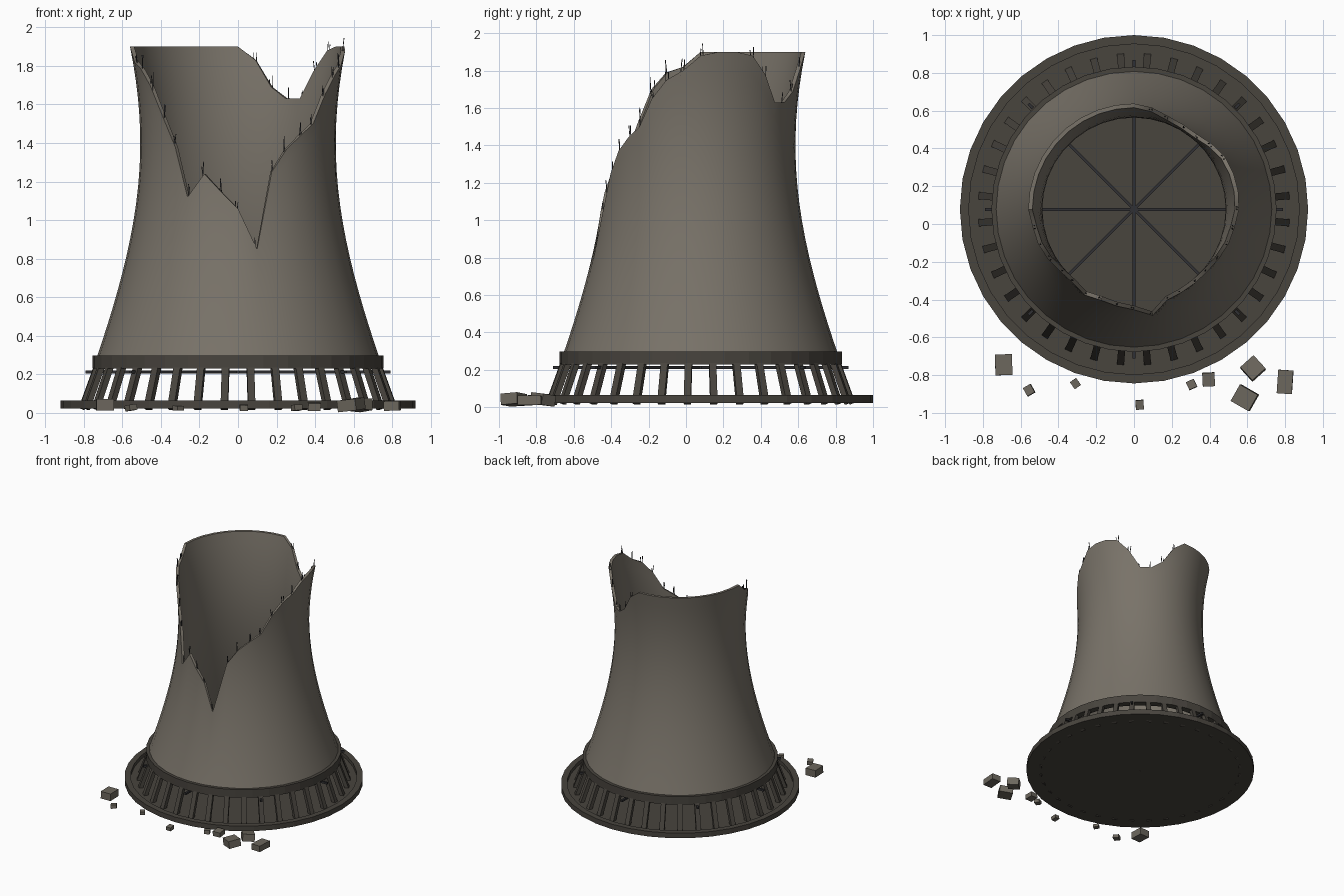
import bpy, math, random
from mathutils import Vector, Matrix, Euler

if "Cube" in bpy.data.objects:
    bpy.data.objects.remove(bpy.data.objects["Cube"])

random.seed(4)
N = 36            # sides around the tower
CY = 0.078        # tower axis sits slightly behind the origin


def material(name, rgb):
    m = bpy.data.materials.new(name)
    m.diffuse_color = (*rgb, 1)
    m.use_nodes = True
    m.node_tree.nodes["Principled BSDF"].inputs["Base Color"].default_value = m.diffuse_color
    return m


CONCRETE = material("weathered_concrete", (0.19, 0.17, 0.14))
DARK = material("dark_concrete", (0.065, 0.058, 0.048))
STEEL = material("rusted_steel", (0.03, 0.03, 0.033))
RUBBLE = material("rubble_concrete", (0.15, 0.135, 0.11))


def make(name, verts, faces, mat):
    me = bpy.data.meshes.new(name)
    me.from_pydata(verts, [], faces)
    me.materials.append(mat)
    ob = bpy.data.objects.new(name, me)
    bpy.context.collection.objects.link(ob)
    return ob


def polar(deg, r, z):
    a = math.radians(deg)      # 0 = front, 90 = right
    return Vector((r * math.sin(a), CY - r * math.cos(a), z))


def lathe(name, section, mat):
    """Closed (r, z) section per step, swept around the tower axis."""
    verts, faces = [], []
    for i in range(N):
        pts = section(i)
        k = len(pts)
        verts += [polar(i * 360 / N, r, z) for r, z in pts]
        for j in range(k):
            a, b = i * k, (i + 1) % N * k
            faces.append((a + j, b + j, b + (j + 1) % k, a + (j + 1) % k))
    return make(name, verts, faces, mat)


def boxes(name, items, mat):
    """One mesh of many boxes, each given as (matrix, size)."""
    verts, faces = [], []
    quads = [(0, 1, 3, 2), (4, 6, 7, 5), (0, 4, 5, 1), (2, 3, 7, 6), (0, 2, 6, 4), (1, 5, 7, 3)]
    for m, s in items:
        o = len(verts)
        verts += [m @ Vector((x * s[0] / 2, y * s[1] / 2, z * s[2] / 2))
                  for x in (-1, 1) for y in (-1, 1) for z in (-1, 1)]
        faces += [tuple(o + v for v in q) for q in quads]
    return make(name, verts, faces, mat)


# Broken shell: hyperboloid with a ragged top edge, one height every 10 degrees
RIM = [1.06, 0.85, 1.25, 1.37, 1.44, 1.50, 1.65, 1.75, 1.80, 1.88, 1.9, 1.9,
       1.88, 1.78, 1.63, 1.63, 1.69, 1.83] + [1.9] * 10 + \
      [1.82, 1.79, 1.70, 1.54, 1.38, 1.12, 1.24, 1.15]
ROWS, THICK, LOW = 18, 0.022, 0.27


def radius(z):
    return 0.507 * math.sqrt(1 + ((z - 1.4) / 1.065) ** 2)


def shell_section(i):
    zs = [LOW + (RIM[i] - LOW) * j / ROWS for j in range(ROWS + 1)]
    return [(radius(z), z) for z in zs] + [(radius(z) - THICK, z) for z in reversed(zs)]


shell = lathe("tower_shell", shell_section, CONCRETE)
bpy.context.view_layer.objects.active = shell
shell.select_set(True)
bpy.ops.object.shade_smooth_by_angle(angle=math.radians(40))

# Ring beam below the shell, and basin with raised rim
lathe("ring_beam", lambda i: [(0.755, 0.23), (0.755, 0.298), (0.70, 0.298), (0.70, 0.23)], DARK)
lathe("basin", lambda i: [(0.001, 0.022), (0.922, 0.022), (0.922, 0.065),
                          (0.875, 0.065), (0.875, 0.035), (0.001, 0.035)], DARK)

# Inward leaning columns
cols = []
for i in range(N):
    a = (i + 0.5) * 360 / N
    foot, head = polar(a, 0.815, 0.02), polar(a, 0.733, 0.245)
    up = (head - foot).normalized()
    side = polar(a + 90, 1, 0) - Vector((0, CY, 0))
    out = side.cross(up)
    m = Matrix((side, out, up)).transposed().to_4x4()
    m.translation = (foot + head) / 2
    cols.append((m, (0.038, 0.03, (head - foot).length)))
boxes("support_columns", cols, DARK)

# Four crossing beams that make eight spokes
boxes("spoke_beams", [(Matrix.Translation((0, CY, 0.212)) @ Matrix.Rotation(math.radians(45 * k), 4, 'Z'),
                       (1.58, 0.016, 0.016)) for k in range(4)], STEEL)

# Bent reinforcing bars sticking out of the broken edge
bars = []
for i, z in enumerate(RIM):
    if z < 1.895:
        for k in range(2):
            h = random.uniform(0.06, 0.10)
            p = polar(i * 10 + random.uniform(-1.5, 1.5), radius(z) - THICK / 2, z + h / 2 - 0.03)
            tilt = Euler((random.uniform(-.12, .12), random.uniform(-.12, .12), 0)).to_matrix().to_4x4()
            bars.append((Matrix.Translation(p) @ tilt, (0.004, 0.004, h)))
boxes("reinforcing_bars", bars, STEEL)

# Fallen chunks: x, y, width, depth, height, turn
CHUNKS = [(-.69, -.745, .09, .11, .06, 2), (-.555, -.88, .045, .05, .03, 30),
          (-.31, -.845, .04, .045, .025, 35), (.03, -.957, .042, .05, .03, 3),
          (.305, -.85, .045, .045, .03, 25), (.395, -.823, .065, .072, .04, 3),
          (.63, -.765, .095, .095, .06, 42), (.587, -.92, .11, .10, .06, -30),
          (.80, -.836, .08, .125, .05, -4)]
chunks = []
for x, y, w, d, h, turn in CHUNKS:
    rot = Euler((random.uniform(-.12, .12), random.uniform(-.12, .12), math.radians(turn)))
    chunks.append((Matrix.Translation((x, y, h / 2 + 0.012)) @ rot.to_matrix().to_4x4(), (w, d, h)))
boxes("fallen_chunks", chunks, RUBBLE)
